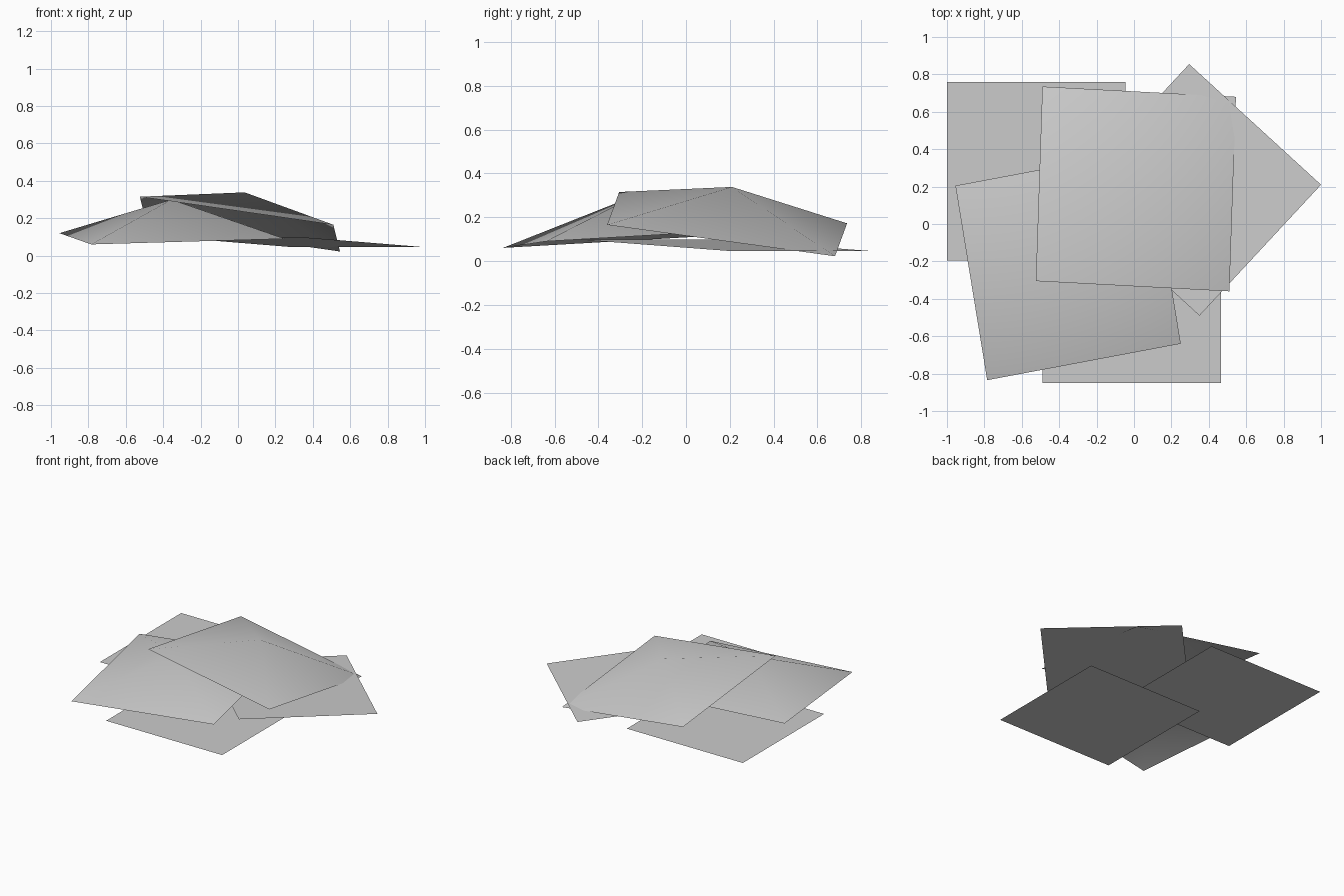
import bpy
import bmesh
from mathutils import Vector

cube = bpy.data.objects.get("Cube")
if cube:
    bpy.data.objects.remove(cube, do_unlink=True)

# One plain grey for every sheet
GREY = (0.6, 0.6, 0.6, 1.0)
paper = bpy.data.materials.new("paper_grey")
paper.use_nodes = True
paper.diffuse_color = GREY
paper.node_tree.nodes["Principled BSDF"].inputs["Base Color"].default_value = GREY


def sheet(name, left, corner, right, rise=0.0):
    """Square sheet from three corners in order; rise lifts its middle along the normal."""
    left, corner, right = Vector(left), Vector(corner), Vector(right)
    points = [left, corner, right, left + right - corner]
    bm = bmesh.new()
    ring = [bm.verts.new(p) for p in points]
    if rise:
        normal = (right - corner).cross(left - corner).normalized()
        peak = bm.verts.new((left + right) / 2 + normal * rise)
        for i in range(4):
            bm.faces.new((ring[i], ring[(i + 1) % 4], peak))
    else:
        bm.faces.new(ring)
    for face in bm.faces:
        face.smooth = True
    mesh = bpy.data.meshes.new(name)
    bm.to_mesh(mesh)
    bm.free()
    mesh.materials.append(paper)
    obj = bpy.data.objects.new(name, mesh)
    bpy.context.collection.objects.link(obj)
    return obj


# Flat sheets at the bottom of the pile
sheet("bottom_sheet", (-0.49, 0.105, 0), (-0.49, -0.85, 0), (0.465, -0.85, 0))
sheet("back_sheet", (-1.0, 0.76, 0.05), (-1.0, -0.195, 0.05), (-0.045, -0.195, 0.05))

# Tilted flat sheet turned on its corner
sheet("turned_sheet", (0.35, -0.49, 0.098), (1.0, 0.21, 0.045), (0.295, 0.855, 0.045))

# Tented sheets on top, with softly raised middles
sheet("front_tent_sheet", (-0.955, 0.205, 0.12), (-0.785, -0.835, 0.06),
      (0.25, -0.64, 0.09), rise=0.195)
sheet("top_tent_sheet", (-0.49, 0.735, 0.172), (-0.525, -0.305, 0.315),
      (0.51, -0.36, 0.165), rise=0.173)
